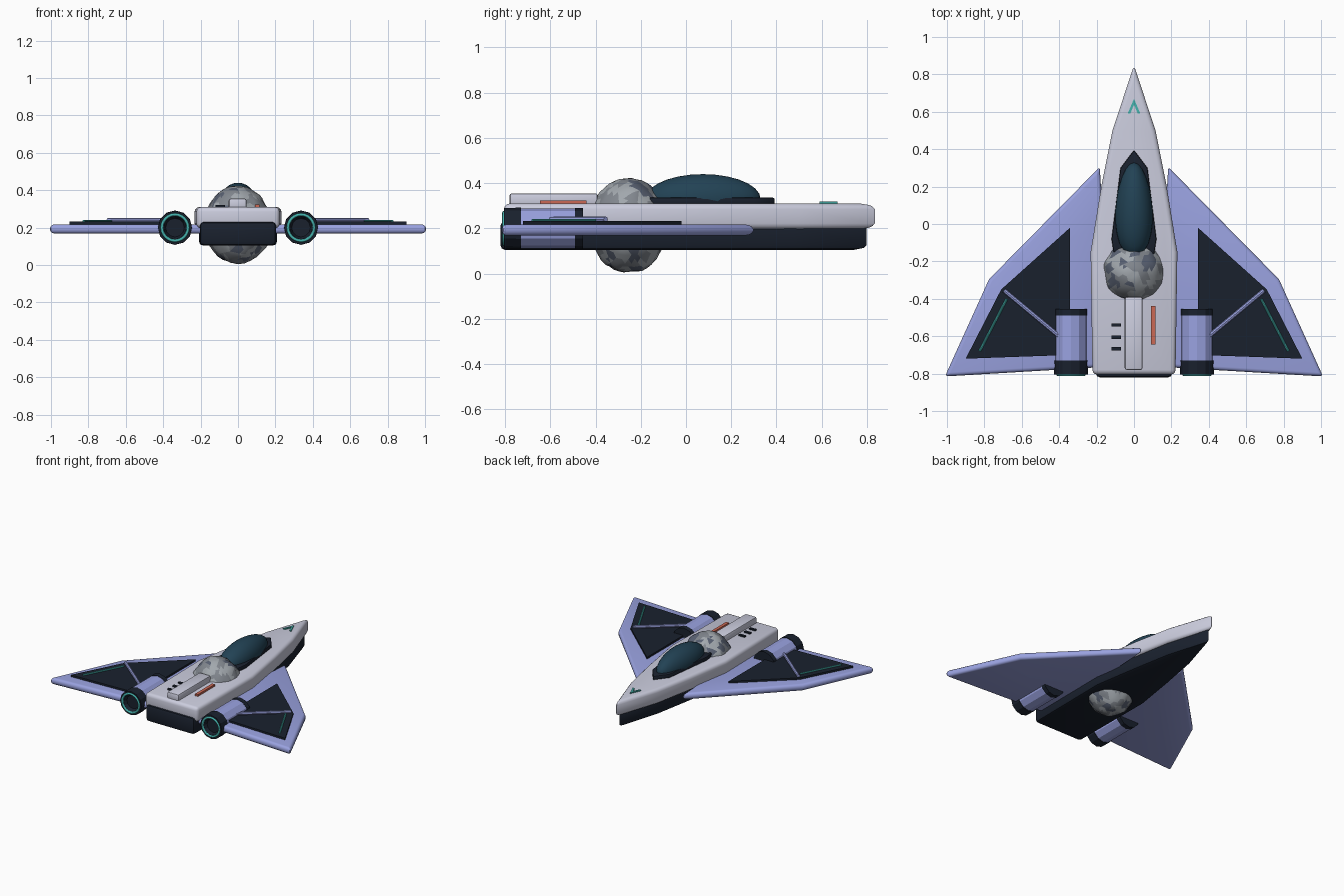
import bpy, bmesh, random
from math import pi, sin, cos
from mathutils import Vector, noise

if "Cube" in bpy.data.objects:
    bpy.data.objects.remove(bpy.data.objects["Cube"])

def material(name, r, g, b):
    m = bpy.data.materials.new(name)
    m.diffuse_color = (r, g, b, 1)
    m.use_nodes = True
    m.node_tree.nodes["Principled BSDF"].inputs["Base Color"].default_value = m.diffuse_color
    return m

WHITE = material("pale_hull", 0.60, 0.61, 0.73)
LILAC = material("lilac", 0.32, 0.36, 0.74)
DARK = material("dark", 0.010, 0.015, 0.027)
GLASS = material("glass", 0.016, 0.055, 0.09)
TEAL = material("teal", 0.06, 0.45, 0.42)
ORANGE = material("orange", 0.60, 0.14, 0.09)
ROCK = [material("rock_light", 0.36, 0.39, 0.42), material("rock_mid", 0.22, 0.24, 0.27),
        material("rock_dark", 0.10, 0.12, 0.17)]

def finish(ob, mat, bevel=0.0, segments=3, smooth=35):
    """Assign material, round the edges and shade smooth by angle."""
    if mat:
        ob.data.materials.append(mat)
    bpy.ops.object.select_all(action='DESELECT')
    ob.select_set(True)
    bpy.context.view_layer.objects.active = ob
    if bevel:
        mod = ob.modifiers.new("bevel", 'BEVEL')
        mod.width, mod.segments = bevel, segments
        mod.limit_method, mod.angle_limit = 'ANGLE', 0.6
        bpy.ops.object.modifier_apply(modifier="bevel")
    if smooth:
        bpy.ops.object.shade_smooth_by_angle(angle=smooth * pi / 180)
    return ob

def from_bmesh(name, bm):
    bmesh.ops.recalc_face_normals(bm, faces=bm.faces)
    me = bpy.data.meshes.new(name)
    bm.to_mesh(me)
    bm.free()
    ob = bpy.data.objects.new(name, me)
    bpy.context.collection.objects.link(ob)
    return ob

def plate(name, outline, z0, z1, mat, bevel=0.0, segments=3):
    """Extrude a plan-view outline from z0 to z1."""
    bm = bmesh.new()
    face = bm.faces.new([bm.verts.new((x, y, z0)) for x, y in outline])
    new = bmesh.ops.extrude_face_region(bm, geom=[face])["geom"]
    for v in new:
        if isinstance(v, bmesh.types.BMVert):
            v.co.z = z1
    return finish(from_bmesh(name, bm), mat, bevel, segments)

def box(name, centre, size, mat, bevel=0.0):
    (x, y, z), (a, b, c) = centre, [s / 2 for s in size]
    outline = [(x - a, y - b), (x + a, y - b), (x + a, y + b), (x - a, y + b)]
    return plate(name, outline, z - c, z + c, mat, bevel, 2)

def mirrored(half):
    """Complete a half outline running from the centreline nose to the tail."""
    return half + [(-x, y) for x, y in reversed(half) if x > 0]

def rod(name, a, b, radius, mat, sides=8):
    a, b = Vector(a), Vector(b)
    bpy.ops.mesh.primitive_cylinder_add(vertices=sides, radius=radius, depth=(b - a).length,
                                        location=(a + b) / 2)
    ob = bpy.context.object
    ob.rotation_euler = (b - a).to_track_quat('Z', 'Y').to_euler()
    ob.name = name
    return finish(ob, mat, smooth=40)

def lathe_y(name, x, z, profile, mat, sides=12):
    """Faceted body of revolution around the y axis; profile is (radius, y)."""
    bm = bmesh.new()
    rings = [[bm.verts.new((x + r * cos(2 * pi * i / sides), y, z + r * sin(2 * pi * i / sides)))
              for i in range(sides)] for r, y in profile]
    for p, q in zip(rings, rings[1:]):
        for i in range(sides):
            j = (i + 1) % sides
            bm.faces.new((p[i], p[j], q[j], q[i]))
    bm.faces.new(rings[0])
    bm.faces.new(rings[-1])
    return finish(from_bmesh(name, bm), mat, smooth=0)

# Fuselage: pale upper deck over a narrower dark belly
plate("upper_hull", mirrored([(0, 0.85), (0.115, 0.5), (0.175, 0.2), (0.232, -0.15), (0.222, -0.805)]),
      0.197, 0.31, WHITE, 0.025)
plate("belly", mirrored([(0, 0.81), (0.10, 0.48), (0.155, 0.18), (0.208, -0.15), (0.203, -0.82)]),
      0.105, 0.232, DARK, 0.02, 2)

# Cockpit: dark frame and glass canopy
plate("canopy_frame", mirrored([(0, 0.395), (0.072, 0.30), (0.12, -0.08), (0.105, -0.18)]),
      0.30, 0.337, DARK, 0.008, 2)
bpy.ops.mesh.primitive_uv_sphere_add(segments=24, ring_count=14, location=(0, 0.075, 0.33))
canopy = bpy.context.object
canopy.name = "canopy"
for v in canopy.data.vertices:
    taper = 1 - 0.14 * v.co.y
    v.co = (v.co.x * 0.10 * taper, v.co.y * 0.255, v.co.z * 0.11)
finish(canopy, GLASS, smooth=60)

# Lumpy mottled boulder passing through the hull
random.seed(4)
bpy.ops.mesh.primitive_ico_sphere_add(subdivisions=4, radius=1, location=(0, -0.255, 0.213))
rock = bpy.context.object
rock.name = "boulder"
for m in ROCK:
    rock.data.materials.append(m)
for v in rock.data.vertices:
    k = 1 + 0.05 * noise.noise(v.co * 2.6) + 0.02 * noise.noise(v.co * 7)
    v.co = (v.co.x * 0.18 * k, v.co.y * 0.175 * k, v.co.z * 0.208 * k)
seeds = [(Vector([random.gauss(0, 1) for _ in range(3)]).normalized(),
          random.choice((0, 0, 1, 1, 2))) for _ in range(170)]
for p in rock.data.polygons:
    d = Vector((p.center.x / 0.18, p.center.y / 0.175, p.center.z / 0.208)).normalized()
    p.material_index = max(seeds, key=lambda s: s[0].dot(d))[1]
finish(rock, None, smooth=30)

# Deck details: spine, vents, warning strip and nose chevron
box("spine", (-0.002, -0.585, 0.325), (0.095, 0.39, 0.06), WHITE, 0.01)
for y in (-0.54, -0.605, -0.667):
    box("vent", (-0.095, y, 0.312), (0.05, 0.018, 0.016), DARK)
box("warning_strip", (0.102, -0.542, 0.314), (0.024, 0.205, 0.02), ORANGE)
for s in (-1, 1):
    plate("nose_chevron", [(0, 0.67), (s * 0.034, 0.59), (s * 0.02, 0.59), (0, 0.638)],
          0.305, 0.318, TEAL)

# Wings and engines, both sides
for s, side in ((-1, "left"), (1, "right")):
    def flip(pts):
        return [(s * p[0], *p[1:]) for p in pts]

    plate(side + "_wing", flip([(0.183, 0.305), (0.775, -0.295), (1.011, -0.815), (0.17, -0.765),
                                (0.165, 0.0)]), 0.168, 0.218, LILAC, 0.02)
    plate(side + "_wing_panel", flip([(0.342, -0.02), (0.71, -0.35), (0.90, -0.72), (0.342, -0.70)]),
          0.21, 0.232, DARK)
    rod(side + "_strut", *flip([(0.695, -0.355, 0.24), (0.40, -0.60, 0.24)]), 0.012, LILAC)
    rod(side + "_light_tube", *flip([(0.68, -0.40, 0.235), (0.825, -0.68, 0.235)]), 0.007, TEAL)

    x = s * 0.337
    lathe_y(side + "_engine", x, 0.2, [(0.088, -0.74), (0.088, -0.48)], LILAC)
    lathe_y(side + "_intake", x, 0.2, [(0.09, -0.49), (0.09, -0.455)], DARK)
    lathe_y(side + "_nozzle", x, 0.2, [(0.05, -0.78), (0.062, -0.805), (0.09, -0.805),
                                       (0.092, -0.73)], DARK)
    bpy.ops.mesh.primitive_torus_add(major_segments=24, minor_segments=8, major_radius=0.070,
                                     minor_radius=0.008, location=(x, -0.805, 0.2),
                                     rotation=(pi / 2, 0, 0))
    bpy.context.object.name = side + "_exhaust_ring"
    finish(bpy.context.object, TEAL, smooth=60)
